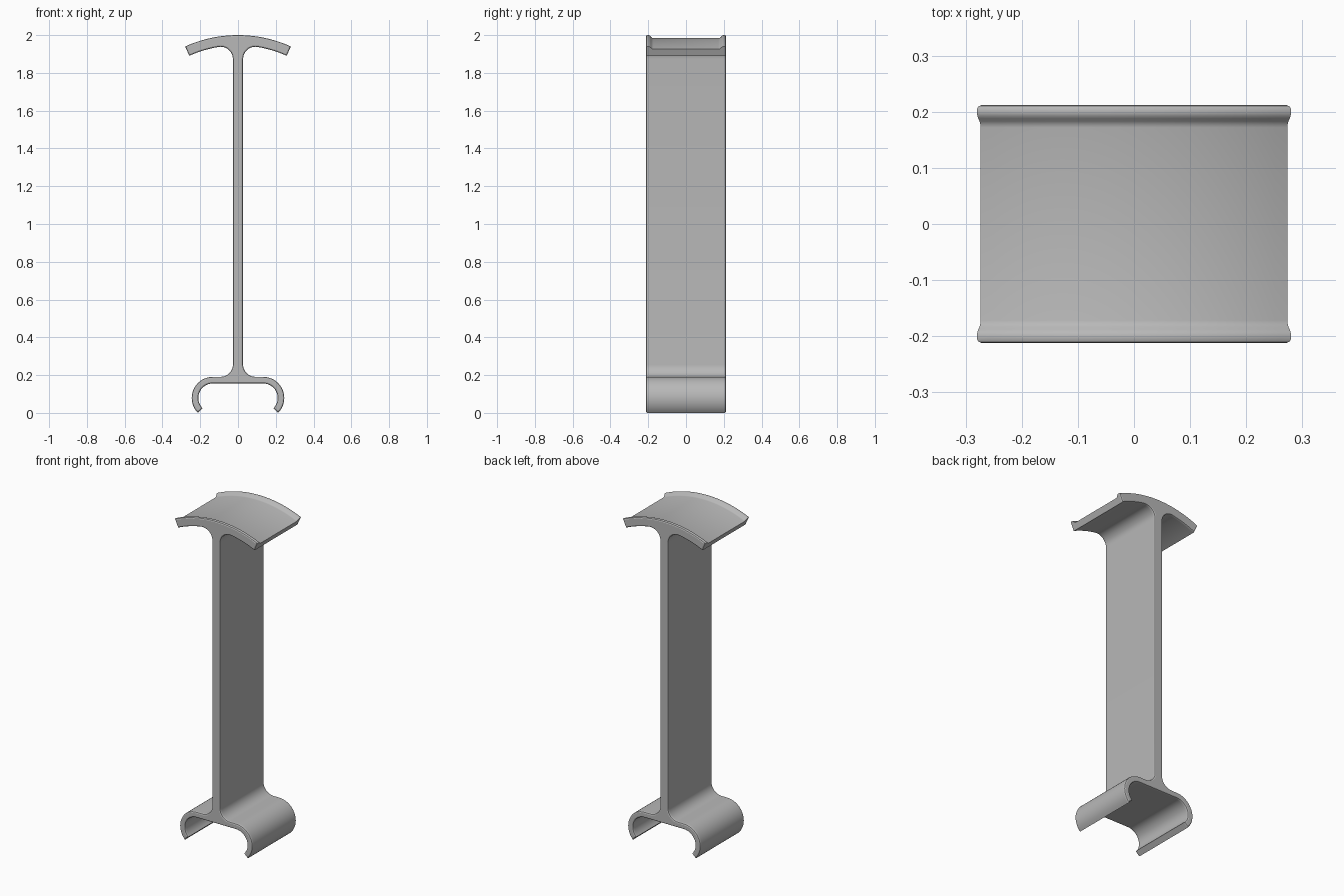
import bpy, bmesh
from math import sin, cos, asin, sqrt, radians
from mathutils import Vector

cube = bpy.data.objects.get("Cube")
if cube:
    bpy.data.objects.remove(cube)

ARC_Z, ARC_IN, ARC_END = 1.32, 0.626, 24.3       # curved top plate
WEB, FILLET = 0.027, 0.065                       # upright web and its fillets
CURL_X, CURL_Z, CURL_OUT, CURL_IN = 0.133, 0.079, 0.112, 0.077


def arc(cx, cz, r, start, end, steps):
    """Points on a circle, angles in degrees from +x."""
    angles = [radians(start + (end - start) * i / steps) for i in range(steps + 1)]
    return [Vector((cx + r * cos(a), cz + r * sin(a))) for a in angles]


def outline(top_radius):
    """Closed section, clockwise from the apex, mirrored across x = 0."""
    fx = WEB + FILLET
    reach = ARC_IN - FILLET
    fz = ARC_Z + sqrt(reach ** 2 - fx ** 2)
    tangent = 90 - asin(fx / reach) * 57.29578
    half = arc(0, ARC_Z, top_radius, 90, 90 - ARC_END, 12)
    half += arc(0, ARC_Z, ARC_IN, 90 - ARC_END, tangent, 8)
    half += arc(fx, fz, FILLET, tangent, 180, 10)[1:]
    half += arc(fx, CURL_Z + CURL_OUT + FILLET, FILLET, 180, 270, 10)
    half += arc(CURL_X, CURL_Z, CURL_OUT, 90, -45, 18)
    half += arc(CURL_X, CURL_Z, CURL_IN, -45, 90, 18)
    return half + [Vector((-p.x, p.y)) for p in reversed(half[1:])]


def inset(points, d):
    """Move every side of the outline inwards by d."""
    result = []
    for i, p in enumerate(points):
        a = (p - points[i - 1]).normalized()
        b = (points[(i + 1) % len(points)] - p).normalized()
        n1, n2 = Vector((a.y, -a.x)), Vector((b.y, -b.x))
        result.append(p + (n1 + n2) * (d / (1 + n1.dot(n2))))
    return result


# Sections along the depth: y, top radius, edge inset
half_stations = [
    (0.172, 0.664, 0), (0.178, 0.6655, 0), (0.183, 0.669, 0),
    (0.188, 0.6745, 0), (0.193, 0.6785, 0), (0.198, 0.68, 0),
    (0.205, 0.68, 0), (0.21, 0.68, 0.0022), (0.2125, 0.68, 0.0075)]
stations = [(-y, r, d) for y, r, d in reversed(half_stations)] + half_stations

# Loft the sections and cap both ends
bm = bmesh.new()
rings = [[bm.verts.new((p.x, y, p.y)) for p in inset(outline(r), d)]
         for y, r, d in stations]
for r1, r2 in zip(rings, rings[1:]):
    for i in range(len(r1)):
        bm.faces.new((r1[i - 1], r1[i], r2[i], r2[i - 1]))
bm.faces.new(rings[0])
bm.faces.new(rings[-1])
bmesh.ops.recalc_face_normals(bm, faces=bm.faces)
mesh = bpy.data.meshes.new("clip_bracket")
bm.to_mesh(mesh)
bm.free()

# Plain grey finish
grey = bpy.data.materials.new("plain grey")
grey.use_nodes = True
colour = (0.48, 0.48, 0.48, 1)
grey.diffuse_color = colour
grey.node_tree.nodes["Principled BSDF"].inputs["Base Color"].default_value = colour
mesh.materials.append(grey)

bracket = bpy.data.objects.new("clip_bracket", mesh)
bpy.context.collection.objects.link(bracket)
bpy.ops.object.select_all(action='DESELECT')
bracket.select_set(True)
bpy.context.view_layer.objects.active = bracket
bpy.ops.object.shade_smooth_by_angle(angle=radians(24))
